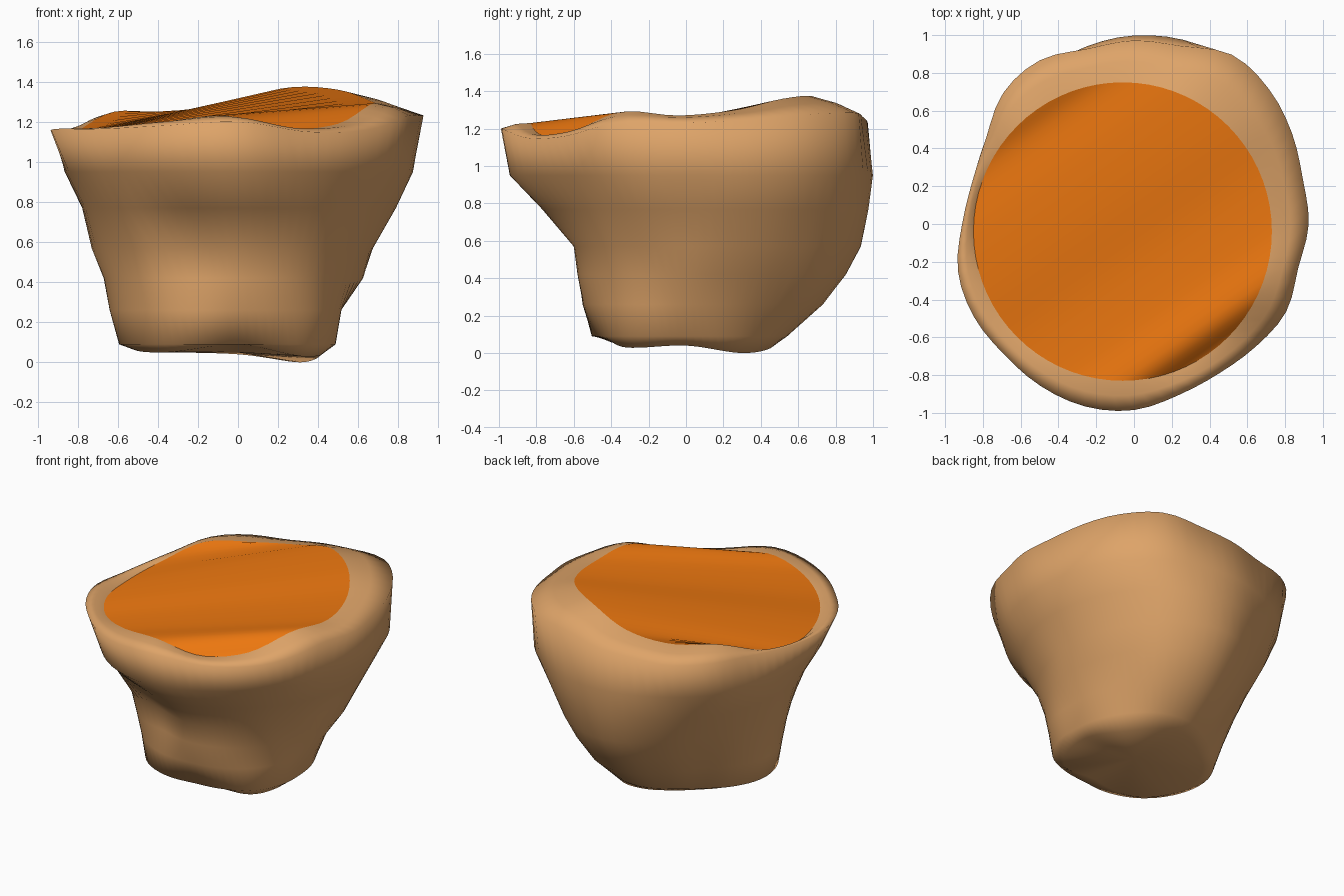
import bpy
import math

if "Cube" in bpy.data.objects:
    bpy.data.objects.remove(bpy.data.objects["Cube"])

N = 72                      # points around every ring
CX, CY, R_IN = -0.06, -0.04, 0.79   # round opening of the rim


def cubic(p0, p1, p2, p3, t):
    return 0.5 * (2 * p1 + (p2 - p0) * t + (2 * p0 - 5 * p1 + 4 * p2 - p3) * t * t
                  + (3 * p1 - p0 - 3 * p2 + p3) * t ** 3)


def around(values, i):
    """Smooth closed curve through evenly spaced values, sampled at ring point i."""
    n = len(values)
    u = i / N * n
    k = int(u)
    return cubic(*[values[(k + d) % n] for d in (-1, 0, 1, 2)], u - k)


def make_object(name, verts, faces, color):
    mesh = bpy.data.meshes.new(name)
    mesh.from_pydata(verts, [], faces)
    mesh.update()
    obj = bpy.data.objects.new(name, mesh)
    bpy.context.collection.objects.link(obj)
    mat = bpy.data.materials.new(name + "_color")
    mat.diffuse_color = color
    mat.use_nodes = True
    mat.node_tree.nodes["Principled BSDF"].inputs["Base Color"].default_value = mat.diffuse_color
    mesh.materials.append(mat)
    for p in mesh.polygons:
        p.use_smooth = True
    return obj


# Rim outline radius (every 15 degrees), inner and outer rim heights (every 22.5)
rim_radius = [.925, .925, .965, 1.01, 1.035, .975, .972, .96, 1.0, .98, .905, .885,
              .91, .965, .98, .975, .99, 1.0, .985, .935, .91, .915, .93, .90]
inner_height = [1.27, 1.30, 1.36, 1.37, 1.29, 1.25, 1.25, 1.16,
                1.12, 1.14, 1.16, 1.20, 1.23, 1.165, 1.19, 1.29]
outer_height = [1.23, 1.25, 1.28, 1.28, 1.23, 1.20, 1.20, 1.17,
                1.15, 1.165, 1.165, 1.18, 1.20, 1.15, 1.16, 1.23]
# Side radii (every 22.5 degrees, from +x) at falling heights
side = [(.95, [.865, .92, .99, 1.01, .998, .96, .93, .89,
               .865, .88, .90, .94, .94, .87, .84, .845]),
        (.77, [.78, .83, .90, .97, .975, .92, .86, .81,
               .775, .775, .79, .75, .77, .74, .73, .745]),
        (.57, [.66, .72, .80, .90, .935, .84, .75, .72,
               .73, .70, .67, .58, .60, .61, .63, .63]),
        (.42, [.62, .65, .72, .82, .855, .76, .67, .66,
               .67, .66, .64, .57, .58, .58, .58, .58]),
        (.26, [.515, .54, .60, .71, .73, .64, .57, .60,
               .64, .63, .61, .58, .55, .55, .55, .54]),
        (.09, [.485, .49, .51, .54, .54, .50, .49, .54,
               .59, .60, .585, .54, .49, .50, .525, .51])]
base_height = [.04, .0, .04, .05, .06, .05, .09, .03]

# Wall profile at each angle, from rim to base
columns = []
for i in range(N):
    a = 2 * math.pi * i / N
    c, s = math.cos(a), math.sin(a)
    r = around(rim_radius, i)
    hi, ho = around(inner_height, i), around(outer_height, i)
    inner = (CX + R_IN * c, CY + R_IN * s, hi)
    mid = ((inner[0] + r * c) / 2, (inner[1] + r * s) / 2, (hi + ho) / 2 + 0.01)
    col = [inner, mid, (r * c, r * s, ho)]
    for z, radii in side:
        q = around(radii, i)
        col.append((q * c, q * s, z))
    q = around(side[-1][1], i) * 0.86
    col.append((q * c, q * s, around(base_height, i)))
    columns.append(col)

# Lumpy outer wall with closed underside
M = len(columns[0])
verts = [p for col in columns for p in col]
faces = []
for i in range(N):
    j = (i + 1) % N
    for k in range(M - 1):
        faces.append((i * M + k, i * M + k + 1, j * M + k + 1, j * M + k))
    faces.append((i * M + M - 1, N * M, j * M + M - 1))
verts.append((0, 0, 0.05))
make_object("lumpy_wall", verts, faces, (0.73, 0.37, 0.14, 1))

# Orange surface stretched in strips across the opening
S = 25
ring = [col[0] for col in columns]
strips = []
for k in range(N // 2):
    f = [(S + k) % N, (S + k + 1) % N, (S - k - 1) % N, (S - k) % N]
    strips.append(tuple(dict.fromkeys(f)))
make_object("orange_top", ring, strips, (0.84, 0.185, 0.005, 1))
